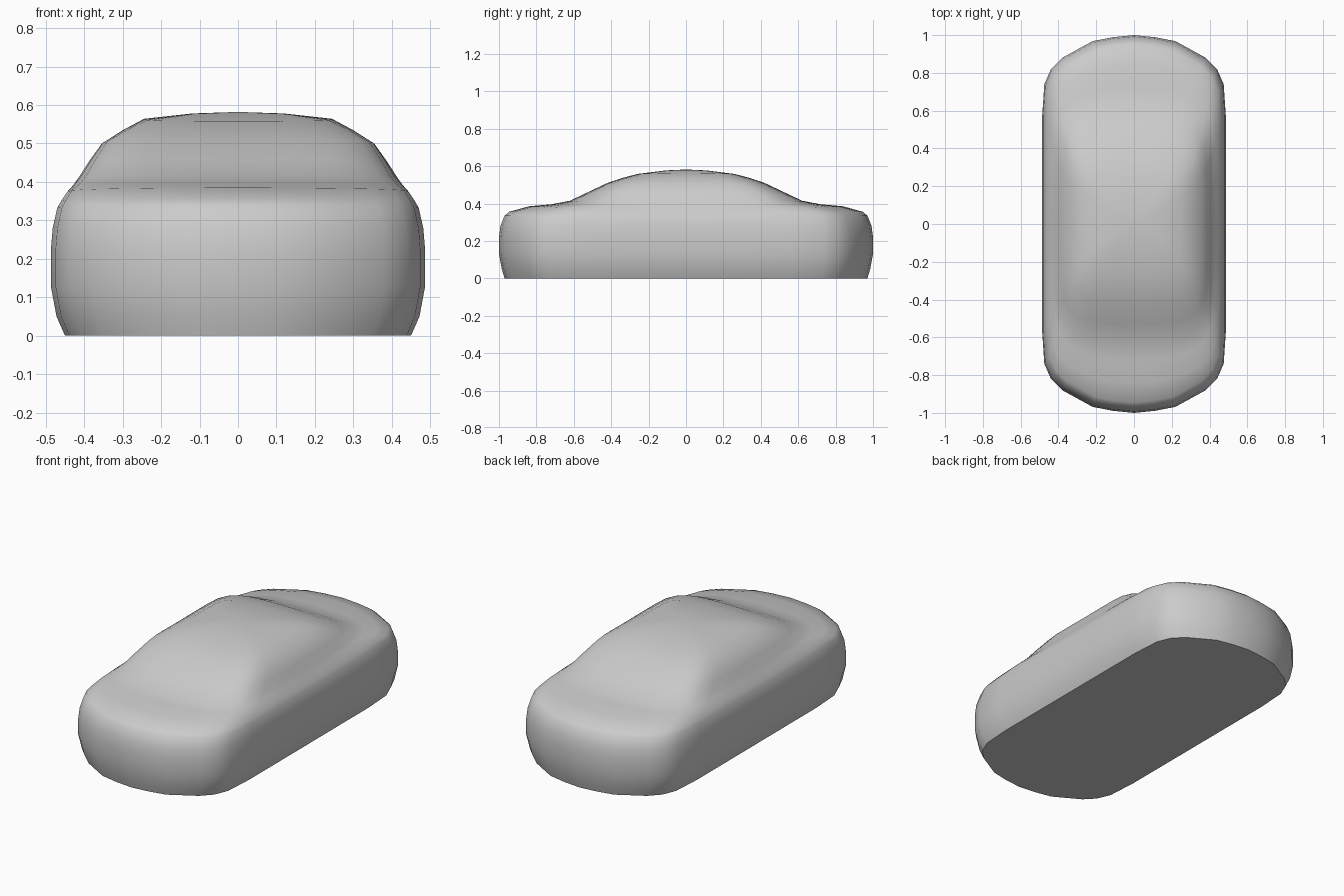
import bpy, bmesh

if "Cube" in bpy.data.objects:
    bpy.data.objects.remove(bpy.data.objects["Cube"])

# Quarter plan outline, normalised: rounded bumper plan and squarer cabin plan
BODY = [(0, 1), (.23, .989), (.45, .968), (.63, .92), (.78, .88), (.903, .82), (.975, .74),
        (1, .56), (1, .28), (1, 0)]
CABIN = [(0, 1), (.23, .998), (.45, .99), (.63, .97), (.77, .93), (.89, .85), (.96, .74),
         (.99, .56), (1, .28), (1, 0)]

# Rings from sill to roof: half width, half length, z at sides, z at ends, cabin blend
RINGS = [
    (.450, .970, 0, 0, 0), (.472, .985, .05, .05, 0), (.487, 1.0, .13, .13, 0),
    (.487, 1.0, .22, .22, 0), (.482, .992, .28, .28, 0), (.470, .970, .332, .335, 0),
    (.459, .945, .350, .356, 0), (.445, .840, .370, .385, .3), (.428, .720, .392, .396, .7),
    (.412, .620, .415, .415, 1), (.388, .530, .452, .458, 1), (.355, .420, .498, .510, 1),
    (.300, .340, .534, .537, 1), (.245, .260, .564, .558, 1), (.120, .110, .578, .577, 1),
]


def ring_points(a, b, z_side, z_end, blend):
    """Mirror the quarter outline into a full closed ring."""
    quarter = []
    for (x0, y0), (x1, y1) in zip(BODY, CABIN):
        x, y = x0 + (x1 - x0) * blend, y0 + (y1 - y0) * blend
        quarter.append((x * a, y * b, z_side + (z_end - z_side) * y * y))
    half = quarter + [(x, -y, z) for x, y, z in quarter[-2::-1]]
    return half + [(-x, y, z) for x, y, z in half[-2:0:-1]]


# Car body lofted through the rings
bm = bmesh.new()
loops = [[bm.verts.new(p) for p in ring_points(*r)] for r in RINGS]
n = len(loops[0])
for low, high in zip(loops, loops[1:]):
    for i in range(n):
        j = (i + 1) % n
        bm.faces.new((low[i], low[j], high[j], high[i]))

# Flat underside and roof crown
bm.faces.new(loops[0])
crown = bm.verts.new((0, 0, .582))
for i in range(n):
    bm.faces.new((loops[-1][i], loops[-1][(i + 1) % n], crown))
bmesh.ops.recalc_face_normals(bm, faces=bm.faces)

mesh = bpy.data.meshes.new("car_body")
bm.to_mesh(mesh)
bm.free()
body = bpy.data.objects.new("car_body", mesh)
bpy.context.collection.objects.link(body)
bpy.context.view_layer.objects.active = body
body.select_set(True)
bpy.ops.object.shade_smooth_by_angle(angle=0.9)
